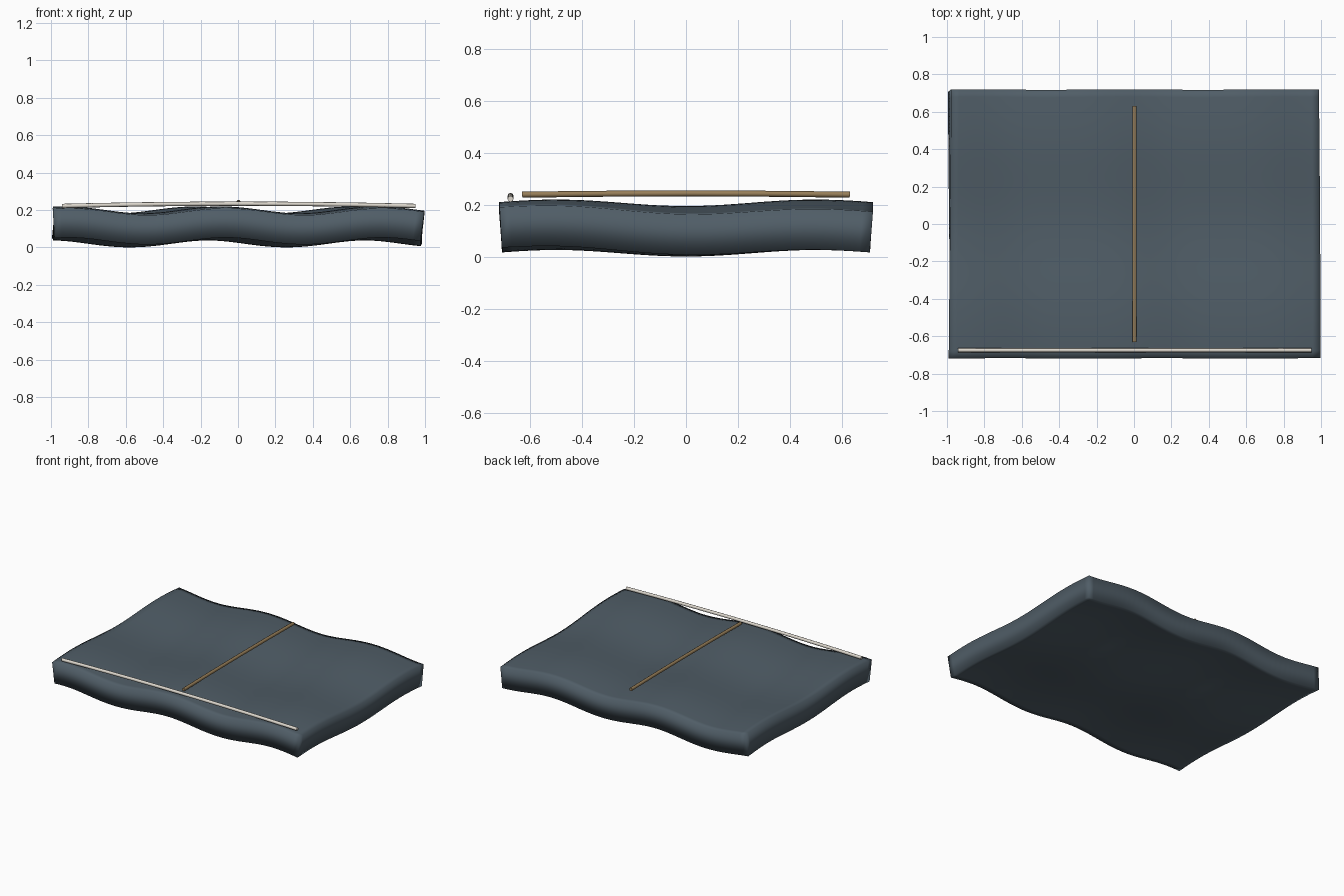
import bpy
import math

if "Cube" in bpy.data.objects:
    bpy.data.objects.remove(bpy.data.objects["Cube"])


def paint(obj, name, rgb):
    mat = bpy.data.materials.new(name)
    mat.diffuse_color = (*rgb, 1)
    mat.use_nodes = True
    mat.node_tree.nodes["Principled BSDF"].inputs["Base Color"].default_value = mat.diffuse_color
    obj.data.materials.append(mat)


def rod(name, points, radius, rgb):
    curve = bpy.data.curves.new(name, 'CURVE')
    curve.dimensions = '3D'
    curve.bevel_depth = radius
    curve.bevel_resolution = 2
    curve.use_fill_caps = True
    spline = curve.splines.new('POLY')
    spline.points.add(len(points) - 1)
    for p, co in zip(spline.points, points):
        p.co = (*co, 1)
    obj = bpy.data.objects.new(name, curve)
    bpy.context.collection.objects.link(obj)
    paint(obj, name + "_colour", rgb)
    return obj


# Rippled thick slab: waved grid thickened along its normals
HX, HY = 0.986, 0.713
bpy.ops.mesh.primitive_grid_add(x_subdivisions=48, y_subdivisions=36, size=2)
slab = bpy.context.object
slab.name = "rippled_slab"
for v in slab.data.vertices:
    x, y = v.co.x * HX, v.co.y * HY
    z = 0.11 + 0.0185 * math.cos(7.5 * x + y + 1.2) - 0.0125 * math.cos(2 * math.pi * y)
    v.co = (x, y, z)
solid = slab.modifiers.new("thickness", 'SOLIDIFY')
solid.thickness = 0.157
solid.offset = 0
bpy.ops.object.modifier_apply(modifier=solid.name)
bpy.ops.object.shade_smooth()
paint(slab, "slate", (0.08, 0.11, 0.135))

# Pale strip along the front edge, slightly bowed
rod("front_strip",
    [(-0.94 + 0.189 * i, -0.675, 0.234 - 0.012 * ((i - 5) / 5) ** 2) for i in range(11)],
    0.0115, (0.72, 0.68, 0.61))

# Tan strip along the centre line
rod("centre_strip",
    [(0.003, 0.315 * i, 0.243 - 0.0045 * (i / 2) ** 2) for i in range(-2, 3)],
    0.0115, (0.31, 0.21, 0.1))
